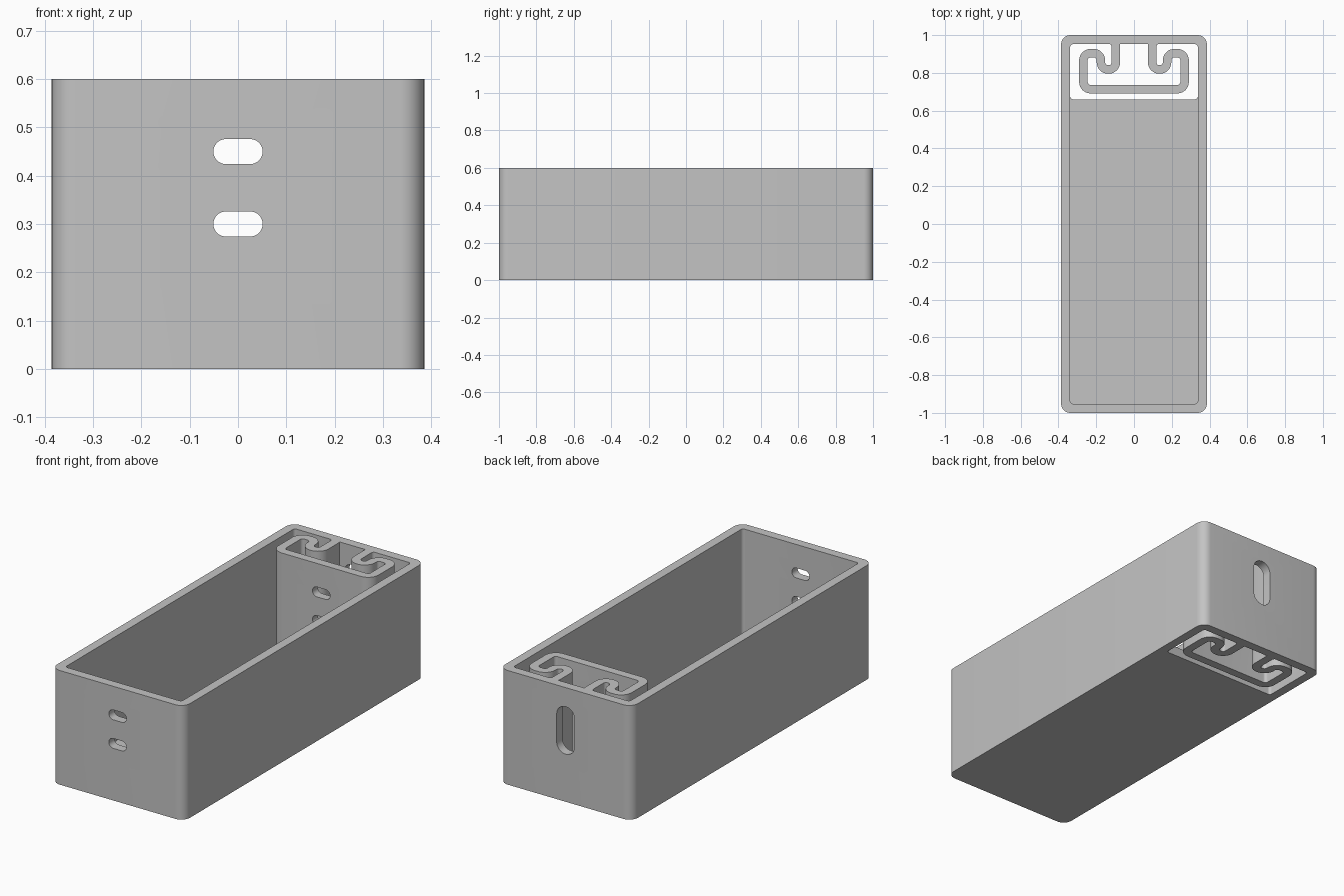
import bpy
import bmesh
import math
from mathutils import Vector

if "Cube" in bpy.data.objects:
    bpy.data.objects.remove(bpy.data.objects["Cube"], do_unlink=True)

HEIGHT, WALL, FLOOR = 0.6, 0.048, 0.05
HALF_X, HALF_Y = 0.386, 1.0
IN_X, IN_Y = HALF_X - WALL, HALF_Y - WALL

grey = bpy.data.materials.new("plain grey")
grey.use_nodes = True
grey.diffuse_color = (0.55, 0.55, 0.55, 1)
grey.node_tree.nodes["Principled BSDF"].inputs["Base Color"].default_value = grey.diffuse_color


def fillet(points, radius, closed=True, steps=8):
    """Round every right-angled corner of a path."""
    pts = [Vector(p) for p in points]
    out = []
    for i, p in enumerate(pts):
        if not closed and i in (0, len(pts) - 1):
            out.append(p)
            continue
        a = (pts[i - 1] - p).normalized() * radius
        b = (pts[(i + 1) % len(pts)] - p).normalized() * radius
        for k in range(steps + 1):
            t = k / steps * math.pi / 2
            out.append(p + a * (1 - math.sin(t)) + b * (1 - math.cos(t)))
    return out


def rounded_rect(u0, u1, v0, v1, radius):
    return fillet([(u0, v0), (u1, v0), (u1, v1), (u0, v1)], radius)


def ribbon(path, width):
    """Give a path a constant width."""
    left, right = [], []
    for i, p in enumerate(path):
        d = (path[min(i + 1, len(path) - 1)] - path[max(i - 1, 0)]).normalized()
        n = Vector((-d.y, d.x)) * width / 2
        left.append(p + n)
        right.append(p - n)
    return left + right[::-1]


def prism(name, outline, start, end, along_y=False):
    """Extrude an outline along z, or along y when asked."""
    bm = bmesh.new()
    place = (lambda p: (p.x, start, p.y)) if along_y else (lambda p: (p.x, p.y, start))
    face = bm.faces.new([bm.verts.new(place(p)) for p in outline])
    moved = bmesh.ops.extrude_face_region(bm, geom=[face])["geom"]
    shift = (0, end - start, 0) if along_y else (0, 0, end - start)
    bmesh.ops.translate(bm, vec=shift, verts=[g for g in moved if isinstance(g, bmesh.types.BMVert)])
    bmesh.ops.recalc_face_normals(bm, faces=bm.faces)
    mesh = bpy.data.meshes.new(name)
    bm.to_mesh(mesh)
    bm.free()
    mesh.materials.append(grey)
    obj = bpy.data.objects.new(name, mesh)
    bpy.context.collection.objects.link(obj)
    return obj


def combine(target, tool, operation):
    mod = target.modifiers.new(tool.name, 'BOOLEAN')
    mod.operation, mod.solver, mod.object = operation, 'EXACT', tool
    tool.hide_render = True
    tools.append(tool)


tools = []

# Outer box, hollow tray and open well at the back
box = prism("box", rounded_rect(-HALF_X, HALF_X, -HALF_Y, HALF_Y, 0.05), 0, HEIGHT)
combine(box, prism("tray_cutter", rounded_rect(-IN_X, IN_X, -IN_Y, IN_Y, 0.015), FLOOR, 0.8), 'DIFFERENCE')
combine(box, prism("well_cutter", rounded_rect(-IN_X, IN_X, 0.66, IN_Y, 0.015), -0.2, 0.8), 'DIFFERENCE')

# Folded spring strip, one half mirrored, rooted in the back wall
half = fillet([(-0.16, 0.976), (-0.096, 0.976), (-0.096, 0.818), (-0.175, 0.818),
               (-0.175, 0.904), (-0.268, 0.904), (-0.268, 0.714), (0, 0.714)],
              0.038, closed=False)
path = half[:-1] + [Vector((-p.x, p.y)) for p in reversed(half[:-1])]
combine(box, prism("spring", ribbon(path, 0.045), 0, HEIGHT), 'UNION')

# Two wide slots through the front wall and spring plate
for label, z in (("lower", 0.3), ("upper", 0.45)):
    slot = rounded_rect(-0.051, 0.051, z - 0.026, z + 0.026, 0.0259)
    combine(box, prism(label + "_slot_cutter", slot, -1.1, 0.78, True), 'DIFFERENCE')

# Tall slot through the back wall
tall = rounded_rect(-0.052, 0.052, 0.25, 0.5, 0.0519)
combine(box, prism("back_slot_cutter", tall, 0.9, 1.1, True), 'DIFFERENCE')

# Bake the cuts and shade the rounded corners smooth
bpy.context.view_layer.update()
graph = bpy.context.evaluated_depsgraph_get()
final = bpy.data.meshes.new_from_object(box.evaluated_get(graph))
box.modifiers.clear()
box.data = final
for tool in tools:
    bpy.data.objects.remove(tool, do_unlink=True)
bpy.ops.object.select_all(action='DESELECT')
box.select_set(True)
bpy.context.view_layer.objects.active = box
bpy.ops.object.shade_smooth_by_angle(angle=math.radians(30))
